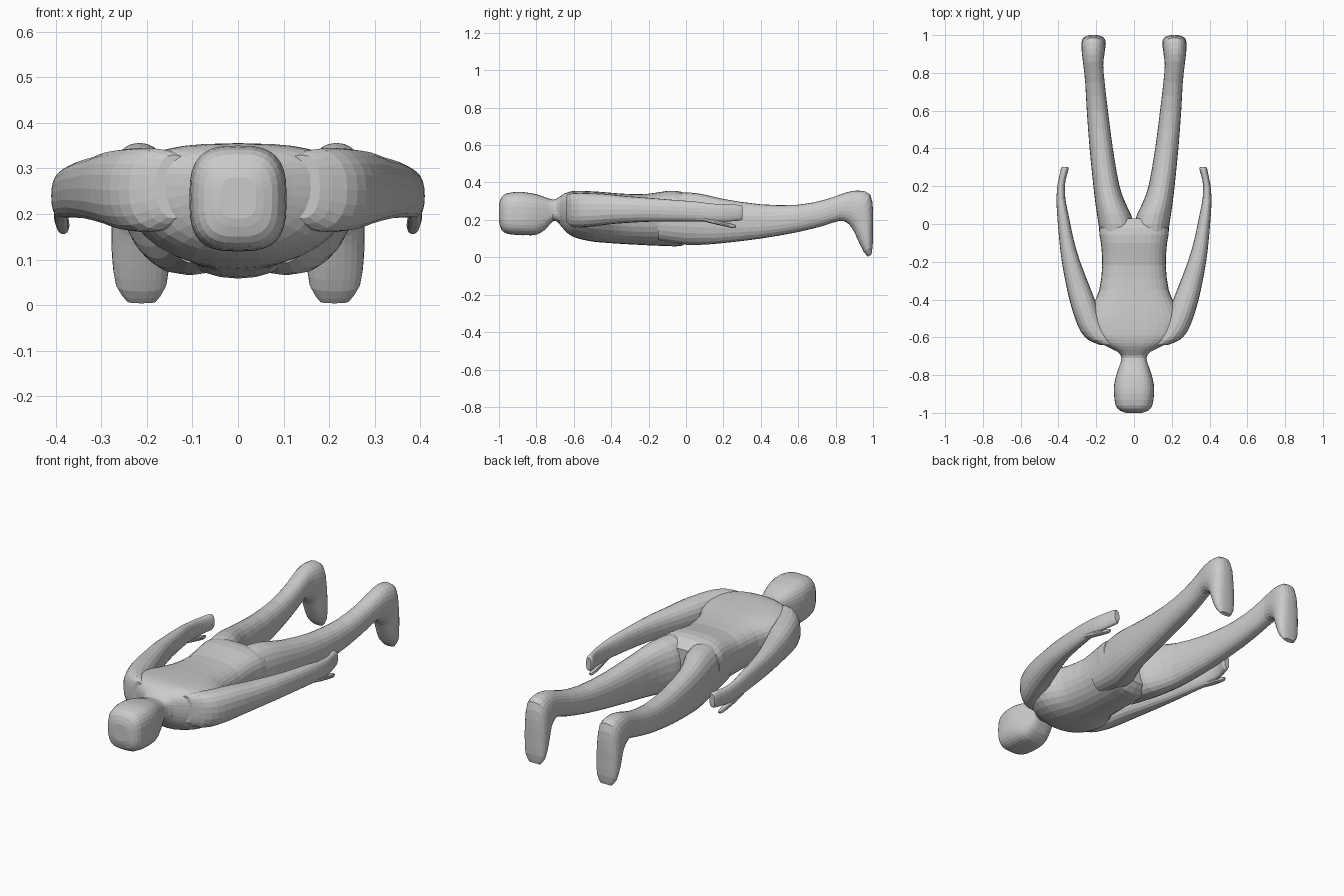
import bpy, bmesh, math
from mathutils import Vector

grey = bpy.data.materials.new("light grey")
grey.diffuse_color = (0.6, 0.6, 0.6, 1)


def smooth_rows(rows, steps):
    """Catmull-Rom resampling of the section rows."""
    out = []
    for i in range(len(rows) - 1):
        a, b, c, d = (rows[max(0, min(len(rows) - 1, i + k))] for k in (-1, 0, 1, 2))
        for s in range(steps):
            t = s / steps
            out.append([0.5 * (2 * q + (r - p) * t + (2 * p - 5 * q + 4 * r - w) * t * t
                               + (3 * q - p - 3 * r + w) * t ** 3)
                        for p, q, r, w in zip(a, b, c, d)])
    return out + [list(rows[-1])]


def loft(name, rows, sides=24, steps=2, mid=0.5, low=2.3, high=2.3, mirror=True):
    """Row: inner x, outer x, top y, top z, bottom y, bottom z.
    mid is the height fraction of the widest line; low / high set roundness."""
    bm = bmesh.new()
    rings = []
    for x0, x1, yt, zt, yb, zb in smooth_rows(rows, steps):
        top, bottom = Vector((0, yt, zt)), Vector((0, yb, zb))
        ring = []
        for i in range(sides):
            a = 2 * math.pi * i / sides
            c, s = math.cos(a), math.sin(a)
            n = high if s >= 0 else low
            u = math.copysign(abs(c) ** (2 / n), c)
            v = abs(s) ** (2 / n)
            h = mid + (1 - mid) * v if s >= 0 else mid * (1 - v)
            p = bottom.lerp(top, h)
            p.x = (x0 + x1) / 2 + u * (x1 - x0) / 2
            ring.append(bm.verts.new(p))
        rings.append(ring)
    for r, q in zip(rings, rings[1:]):
        for i in range(sides):
            j = (i + 1) % sides
            bm.faces.new((r[i], r[j], q[j], q[i]))
    bm.faces.new(rings[0])
    bm.faces.new(rings[-1])
    bmesh.ops.recalc_face_normals(bm, faces=bm.faces)
    me = bpy.data.meshes.new(name)
    bm.to_mesh(me)
    bm.free()
    me.materials.append(grey)
    ob = bpy.data.objects.new(name, me)
    bpy.context.collection.objects.link(ob)
    if mirror:
        ob.modifiers.new("Mirror", 'MIRROR').use_mirror_merge = False
    return ob


def centred(sections):
    """Half width, y, top z, bottom z, symmetric about x = 0."""
    return [(-w, w, y, t, y, b) for w, y, t, b in sections]


def upright(sections):
    """Inner x, outer x, y, top z, bottom z."""
    return [(a, o, y, t, y, b) for a, o, y, t, b in sections]


# Head and neck
loft("head", centred([
    (0.04, -1.0, 0.28, 0.19), (0.075, -0.988, 0.318, 0.15), (0.097, -0.96, 0.341, 0.127),
    (0.106, -0.90, 0.35, 0.119), (0.105, -0.85, 0.346, 0.118), (0.094, -0.80, 0.337, 0.121),
    (0.077, -0.75, 0.32, 0.15), (0.066, -0.71, 0.308, 0.195), (0.08, -0.68, 0.318, 0.185),
    (0.10, -0.64, 0.33, 0.17)]), sides=32, low=3, high=3, mirror=False)

# Torso, back upward
loft("torso", centred([
    (0.065, -0.70, 0.308, 0.20), (0.09, -0.675, 0.325, 0.175), (0.15, -0.645, 0.343, 0.14),
    (0.21, -0.61, 0.353, 0.113), (0.24, -0.56, 0.355, 0.096), (0.245, -0.49, 0.352, 0.083),
    (0.215, -0.42, 0.347, 0.077), (0.184, -0.35, 0.341, 0.072), (0.168, -0.22, 0.337, 0.065),
    (0.175, -0.10, 0.355, 0.06), (0.185, -0.02, 0.349, 0.062), (0.14, 0.03, 0.31, 0.10)]),
    sides=32, mid=0.6, low=2.1, high=2.8, mirror=False)

# Legs with feet bent down
loft("leg_and_foot", [
    (0.01, 0.165, -0.15, 0.33, -0.15, 0.09), (0.0, 0.188, 0.0, 0.347, 0.0, 0.067),
    (0.04, 0.203, 0.1, 0.335, 0.1, 0.068), (0.077, 0.215, 0.2, 0.312, 0.2, 0.076),
    (0.112, 0.235, 0.4, 0.283, 0.4, 0.10), (0.138, 0.25, 0.6, 0.281, 0.6, 0.135),
    (0.155, 0.258, 0.75, 0.31, 0.74, 0.17), (0.163, 0.268, 0.86, 0.348, 0.82, 0.195),
    (0.157, 0.275, 0.93, 0.356, 0.86, 0.185), (0.152, 0.278, 0.985, 0.335, 0.885, 0.16),
    (0.15, 0.278, 1.0, 0.25, 0.902, 0.13), (0.15, 0.277, 1.0, 0.15, 0.925, 0.08),
    (0.157, 0.268, 0.998, 0.06, 0.95, 0.03), (0.18, 0.243, 0.99, 0.012, 0.972, 0.004)])

# Arms ending in flat hands
loft("arm_and_hand", upright([
    (0.10, 0.18, -0.64, 0.33, 0.19), (0.10, 0.24, -0.615, 0.342, 0.165),
    (0.13, 0.282, -0.57, 0.345, 0.16), (0.17, 0.312, -0.5, 0.343, 0.165),
    (0.20, 0.337, -0.42, 0.338, 0.175), (0.235, 0.358, -0.33, 0.328, 0.183),
    (0.285, 0.382, -0.2, 0.318, 0.19), (0.32, 0.396, -0.08, 0.308, 0.192),
    (0.347, 0.407, 0.05, 0.298, 0.192), (0.363, 0.41, 0.13, 0.288, 0.19),
    (0.366, 0.406, 0.2, 0.282, 0.19), (0.358, 0.396, 0.25, 0.281, 0.193),
    (0.346, 0.388, 0.29, 0.28, 0.197), (0.352, 0.382, 0.303, 0.272, 0.205)]), sides=20)

# Thumbs
loft("thumb", upright([
    (0.372, 0.404, 0.08, 0.225, 0.195), (0.372, 0.404, 0.15, 0.205, 0.177),
    (0.37, 0.4, 0.21, 0.188, 0.164), (0.372, 0.395, 0.25, 0.179, 0.156),
    (0.378, 0.388, 0.268, 0.171, 0.161)]), sides=10)
